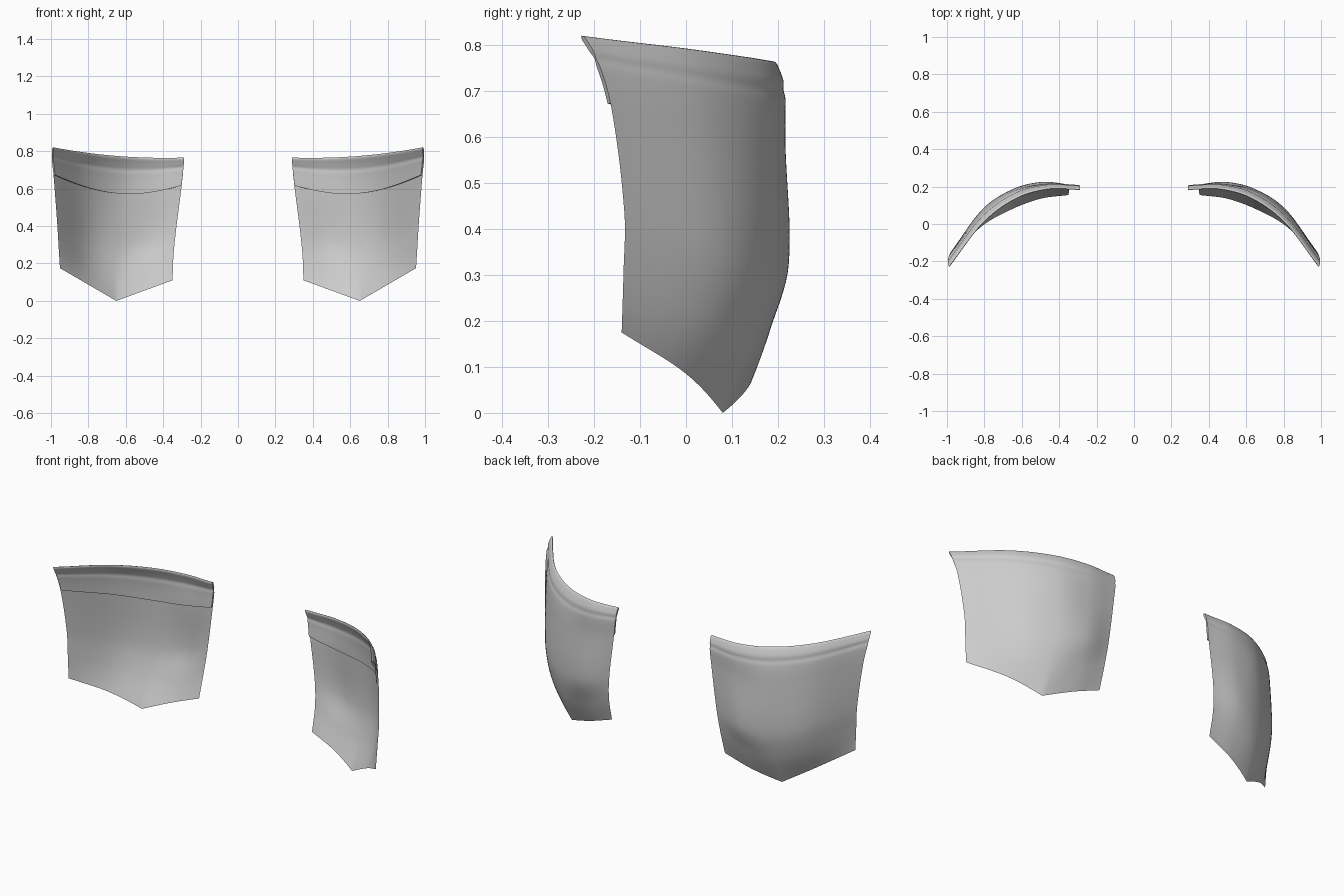
import bpy, bmesh, math
from mathutils import Vector

if "Cube" in bpy.data.objects:
    bpy.data.objects.remove(bpy.data.objects["Cube"])

# Cross-section rows, from top edge (t=0) to bottom point (t=1)
T = [0, .075, .24, .6, .8, 1]
U = [0, .25, .5, .75, 1]
INNER_X = [.288, .291, .302, .332, .345, .35]
OUTER_X = [.992, .996, .986, .968, .96, .952]
DEPTH = [
    [.190, .192, .138, .006, -.224],
    [.207, .212, .164, .036, -.195],
    [.207, .215, .180, .060, -.163],
    [.205, .223, .183, .080, -.134],
    [.189, .182, .146, .052, -.136],
    [.155, .135, .080, -.003, -.140],
]
HEM, THICK, N = .24, .011, 40


def spline(xs, ys, x):
    """Smooth curve through uneven knots."""
    n = len(xs)
    i = max(k for k in range(n - 1) if xs[k] <= x + 1e-9)

    def slope(k):
        a, b = max(k - 1, 0), min(k + 1, n - 1)
        return (ys[b] - ys[a]) / (xs[b] - xs[a])
    h = xs[i + 1] - xs[i]
    s = (x - xs[i]) / h
    return ((2*s**3 - 3*s**2 + 1) * ys[i] + (s**3 - 2*s**2 + s) * h * slope(i)
            + (3*s**2 - 2*s**3) * ys[i + 1] + (s**3 - s**2) * h * slope(i + 1))


def base(u, t):
    # let the hem line sag in the middle
    t += (.03 * math.sin(math.pi * u) - .01) * min(t / HEM, (1 - t) / (1 - HEM))
    t = min(max(t, 0), 1)
    x0, x1 = spline(T, INNER_X, t), spline(T, OUTER_X, t)
    y = spline(T, [spline(U, row, u) for row in DEPTH], t)
    top = .768 - .022 * u + .077 * u * u
    # pointed bottom edge, softened to a plain curve higher up
    point = .11 * (1 - 2*u) if u < .5 else .175 * (2*u - 1)
    soft = .11 * (1 - u) * (1 - 2*u) + .175 * u * (2*u - 1)
    bottom = soft + (point - soft) * t**5
    return Vector((x0 + (x1 - x0) * u, y, top * (1 - t) + bottom * t))


def surface(u, t, inset):
    """Point on the cloth, moved towards the body by inset."""
    e = .004
    ua, ub = max(u - e, 0), min(u + e, 1)
    ta, tb = max(t - e, 0), min(t + e, 1)
    n = (base(ub, t) - base(ua, t)).cross(base(u, tb) - base(u, ta)).normalized()
    if n.y > 0:
        n = -n
    # stitched groove under the rim
    groove = .0035 * math.exp(-((t - .083) / .015)**2)
    return base(u, t) + n * (inset + (groove if inset < THICK / 2 else -groove))


def pocket(name, side):
    bm = bmesh.new()
    hem_t = [HEM * k / 20 for k in range(21)]
    # profile: hem edge, up the inside, over the rim, down the outside
    profile = [(HEM, .001)] + [(t, THICK) for t in reversed(hem_t[1:])]
    profile += [(.004, THICK * .85), (0, THICK * .5), (.004, THICK * .15)]
    profile += [(t, 0) for t in hem_t[1:]]
    profile += [(HEM + (1 - HEM) * k / 32, 0) for k in range(1, 33)]
    rows = []
    for t, inset in profile:
        row = []
        for k in range(N + 1):
            p = surface(k / N, t, inset)
            row.append(bm.verts.new((p.x * side, p.y, p.z)))
        rows.append(row)

    def face(vs):
        bm.faces.new(vs if side > 0 else vs[::-1])
    for a, b in zip(rows, rows[1:]):
        for k in range(N):
            face((a[k], a[k + 1], b[k + 1], b[k]))
    # close the two ends of the folded hem
    for j in range(1, 21):
        i0, i1 = rows[j], rows[j + 1]
        o0, o1 = rows[44 - j], rows[43 - j]
        face((i0[0], i1[0], o1[0], o0[0]))
        face((o0[N], o1[N], i1[N], i0[N]))
    me = bpy.data.meshes.new(name)
    bm.to_mesh(me)
    bm.free()
    ob = bpy.data.objects.new(name, me)
    bpy.context.collection.objects.link(ob)
    bpy.ops.object.select_all(action='DESELECT')
    ob.select_set(True)
    bpy.context.view_layer.objects.active = ob
    bpy.ops.object.shade_smooth_by_angle(angle=math.radians(40))


pocket("back_pocket_right", 1)
pocket("back_pocket_left", -1)
